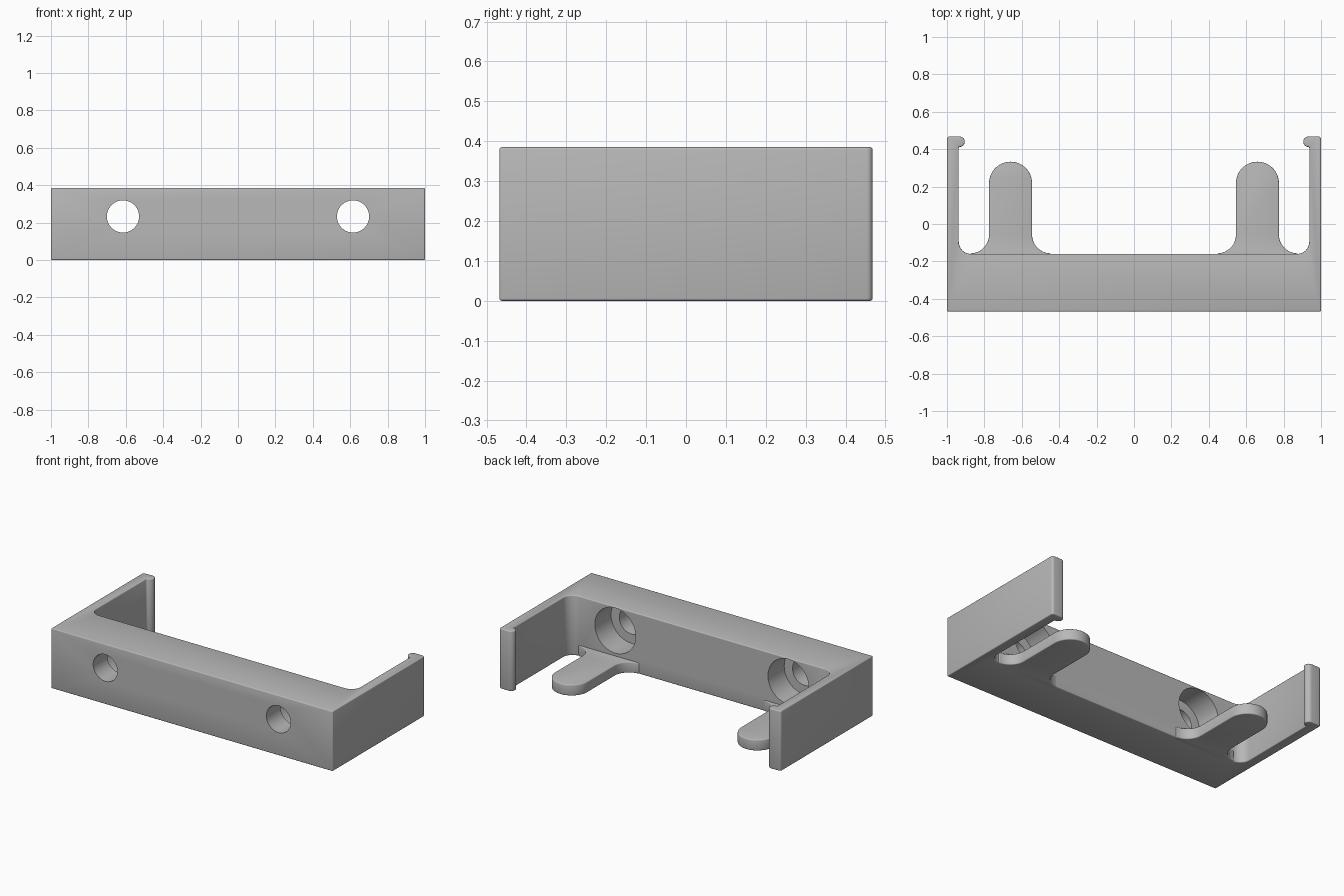
import bpy, bmesh, math

if "Cube" in bpy.data.objects:
    bpy.data.objects.remove(bpy.data.objects["Cube"])

grey = bpy.data.materials.new("plain grey")
grey.diffuse_color = (0.48, 0.48, 0.48, 1)
grey.use_nodes = True
grey.node_tree.nodes["Principled BSDF"].inputs["Base Color"].default_value = grey.diffuse_color


def arc(cx, cy, r, a0, a1, n=12):
    """Points along an arc, angles in degrees."""
    return [(cx + r * math.cos(math.radians(a0 + (a1 - a0) * i / n)),
             cy + r * math.sin(math.radians(a0 + (a1 - a0) * i / n))) for i in range(n + 1)]


def extrude(name, pts, height, bevel):
    """Upright plate from an outline, with softly rounded rims."""
    bm = bmesh.new()
    face = bm.faces.new([bm.verts.new((x, y, 0)) for x, y in pts])
    top = bmesh.ops.extrude_face_region(bm, geom=[face])["geom"]
    bmesh.ops.translate(bm, vec=(0, 0, height),
                        verts=[v for v in top if isinstance(v, bmesh.types.BMVert)])
    bmesh.ops.recalc_face_normals(bm, faces=bm.faces)
    me = bpy.data.meshes.new(name)
    bm.to_mesh(me)
    bm.free()
    me.materials.append(grey)
    ob = bpy.data.objects.new(name, me)
    bpy.context.collection.objects.link(ob)
    m = ob.modifiers.new("rim", "BEVEL")
    m.width, m.segments = bevel, 3
    m.limit_method, m.angle_limit = "ANGLE", math.radians(40)
    m.use_clamp_overlap = False
    return ob


def finish(ob):
    """Apply modifiers and smooth the curved faces."""
    bpy.ops.object.select_all(action="DESELECT")
    ob.select_set(True)
    bpy.context.view_layer.objects.active = ob
    for m in list(ob.modifiers):
        bpy.ops.object.modifier_apply(modifier=m.name)
    bpy.ops.object.shade_smooth_by_angle(angle=math.radians(35))


# Bracket body: thick bar with two thin arms ending in hooks
half = ([(1, -0.468)] + arc(0.985, 0.453, 0.015, 0, 90, 5)
        + arc(0.933, 0.44, 0.028, 90, 270, 14) + [(0.937, 0.412)]
        + arc(0.872, -0.095, 0.065, 0, -90))
body = extrude("bracket_body", half + [(-x, y) for x, y in reversed(half)], 0.385, 0.006)

# Screw holes: through hole with a wide counterbore from the back
cutters = []
for s in (-1, 1):
    for r, y0, y1 in ((0.086, -0.6, -0.2), (0.145, -0.325, -0.1)):
        bpy.ops.mesh.primitive_cylinder_add(
            vertices=64, radius=r, depth=y1 - y0,
            location=(s * 0.615, (y0 + y1) / 2, 0.233), rotation=(math.pi / 2, 0, 0))
        c = bpy.context.object
        c.name = "hole_cutter"
        c.hide_render = True
        c.data.materials.append(grey)
        m = body.modifiers.new("hole", "BOOLEAN")
        m.operation, m.solver, m.object = "DIFFERENCE", "EXACT", c
        cutters.append(c)
finish(body)
for c in cutters:
    bpy.data.objects.remove(c)

# Support tongues: rounded tips, flared at the root
for s, side in ((-1, "left"), (1, "right")):
    outline = ([(0.875, -0.185)] + arc(0.875, -0.057, 0.1, 270, 180)
               + arc(0.66, 0.218, 0.115, 0, 180, 28)
               + arc(0.445, -0.057, 0.1, 0, -90) + [(0.445, -0.185)])
    finish(extrude(side + "_tongue", [(s * x, y) for x, y in outline], 0.07, 0.006))
